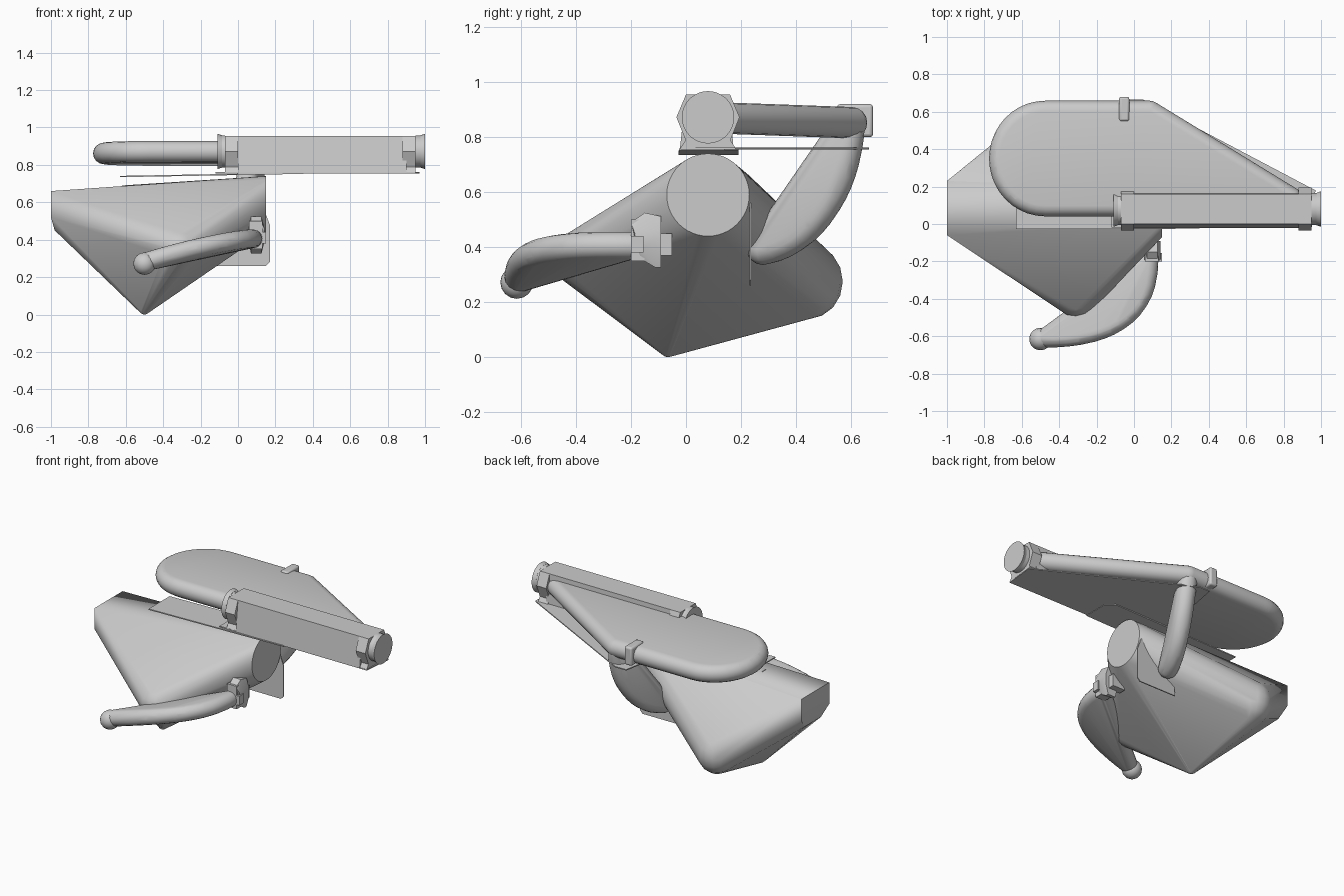
import bpy, bmesh, math
from mathutils import Vector

if "Cube" in bpy.data.objects:
    bpy.data.objects.remove(bpy.data.objects["Cube"], do_unlink=True)

GREY = (0.6, 0.6, 0.6, 1)
grey = bpy.data.materials.new("plain_grey")
grey.use_nodes = True
grey.diffuse_color = GREY
grey.node_tree.nodes["Principled BSDF"].inputs["Base Color"].default_value = GREY


def hull(name, points, angle=30):
    # convex skin around points, with flat areas merged into single faces
    bm = bmesh.new()
    for p in points:
        bm.verts.new(p)
    bmesh.ops.remove_doubles(bm, verts=bm.verts, dist=0.0005)
    bmesh.ops.convex_hull(bm, input=bm.verts)
    bmesh.ops.delete(bm, geom=[v for v in bm.verts if not v.link_faces], context='VERTS')
    bmesh.ops.dissolve_limit(bm, angle_limit=0.01, verts=bm.verts, edges=bm.edges)
    bmesh.ops.recalc_face_normals(bm, faces=bm.faces)
    mesh = bpy.data.meshes.new(name)
    bm.to_mesh(mesh)
    bm.free()
    obj = bpy.data.objects.new(name, mesh)
    bpy.context.collection.objects.link(obj)
    mesh.materials.append(grey)
    bpy.ops.object.select_all(action='DESELECT')
    obj.select_set(True)
    bpy.context.view_layer.objects.active = obj
    bpy.ops.object.shade_smooth_by_angle(angle=math.radians(angle))
    return obj


def ball(center, r, squash=1.0, n=16):
    c = Vector(center)
    return [c + Vector((r * math.sin(a) * math.cos(b), r * math.sin(a) * math.sin(b),
                        squash * r * math.cos(a)))
            for a in [math.pi * i / 8 for i in range(9)]
            for b in [2 * math.pi * j / n for j in range(n)]]


def ring(x, y, z, r, n=48):
    # circle facing along x
    return [Vector((x, y + r * math.cos(2 * math.pi * i / n),
                    z + r * math.sin(2 * math.pi * i / n))) for i in range(n)]


def box(x0, x1, y0, y1, z0, z1):
    return [(x, y, z) for x in (x0, x1) for y in (y0, y1) for z in (z0, z1)]


def along_x(x0, x1, profile):
    return [(x, y, z) for x in (x0, x1) for y, z in profile]


def bezier(p0, p1, p2, p3, n=14):
    pts = [Vector(p) for p in (p0, p1, p2, p3)]
    w = lambda t: ((1-t)**3, 3*t*(1-t)**2, 3*t*t*(1-t), t**3)
    return [sum((p * k for p, k in zip(pts, w(i / n))), Vector()) for i in range(n + 1)]


# Main body: two swept wings sharing the barrel, the tail and the keel
AY, AZ = 0.08, 0.59
barrel = ring(0.15, AY, AZ, 0.15)
tail = along_x(-1, -1, [(-0.06, 0.66), (0.23, 0.66), (-0.06, 0.52), (0.23, 0.52)])
tail += along_x(-0.98, -0.98, [(0.0, 0.45), (0.17, 0.45)])
keel = ball((-0.5, -0.065, 0.03), 0.03)
hull("barrel", barrel + ring(-0.62, AY, 0.55, 0.14))
hull("front_wing", barrel + tail + keel + ball((-0.31, -0.365, 0.36), 0.13, 0.8))
hull("rear_wing", barrel + tail + keel + ball((-0.54, 0.448, 0.275), 0.122, 1.1))

# Upper cylinder with footed nuts and flared caps
TZ = 0.872
hull("upper_housing", along_x(0, 0.9, [(-0.022, 0.76), (0.172, 0.76), (0.16, 0.955), (0, 0.955)]))
for name, x0, x1, neck, cap in (("inner", -0.07, 0, -0.07, -0.11),
                                ("outer", 0.88, 0.95, 0.95, 1.0)):
    hull(name + "_nut", along_x(x0, x1, [(0, 0.955), (0.16, 0.955), (0.195, 0.872),
                                         (0.16, 0.785), (0, 0.785), (-0.035, 0.872)]))
    hull(name + "_foot", along_x(x0, x1, [(0.005, 0.8), (0.155, 0.8),
                                          (0.18, 0.76), (-0.02, 0.76)]))
    side = 0.025 if cap > neck else -0.025
    hull(name + "_neck", ring(neck, AY, TZ, 0.086) + ring(cap, AY, TZ, 0.084))
    hull(name + "_cap", ring(cap - side, AY, TZ, 0.086) + ring(cap, AY, TZ, 0.095))

# Rounded loop: a filled pipe that sweeps back to the outer nut, dipping to the rear
loop = [(-0.475 + 0.243 * math.cos(a), 0.35 + 0.252 * math.sin(a))
        for a in [math.pi / 2 + math.pi * i / 20 for i in range(21)]]
loop += [(-0.08, 0.098), (0.085, 0.602), (0.84, 0.14)]
hull("filled_loop", [p for x, y in loop
                     for p in ball((x, y, 0.874 - 0.036 * y), 0.057, n=20)])

# Thin plates
hull("triangular_plate", [(x, y, z) for z in (0.755, 0.762)
                          for x, y in ((-0.12, -0.02), (0.95, -0.02), (0.97, 0.18),
                                       (0.05, 0.665), (-0.03, 0.665), (-0.12, 0.18))])
hull("mounting_plate", [(x, y, 0.752 + 0.018 * (x - 0.35) + t)
                        for x, y in ((-0.63, -0.028), (-0.63, 0.19), (0.35, -0.025),
                                     (0.35, 0.14), (0.3, 0.19))
                        for t in (0, 0.007)])
hull("side_plate", [(x, y, z) for y in (0.23, 0.237)
                    for x, z in ((-0.12, 0.26), (0.15, 0.26), (0.17, 0.28),
                                 (0.17, 0.48), (0.14, 0.56), (-0.1, 0.5))])

# Pipe down from the loop to the body, held by a rounded clip
down = bezier((0.078, 0.59, 0.845), (0.1, 0.585, 0.65), (0.04, 0.47, 0.43), (-0.03, 0.28, 0.395))
hull("down_pipe", [p for c in down for p in ball(c, 0.06)])
clip = hull("loop_clip", box(-0.08, -0.025, 0.55, 0.68, 0.8, 0.92))
bevel = clip.modifiers.new("soft_edges", 'BEVEL')
bevel.width = 0.012
bevel.segments = 3

# Curved front pipe with a ball end, nut and stub
front = bezier((0.08, -0.2, 0.405), (0.08, -0.5, 0.41), (-0.16, -0.615, 0.385), (-0.48, -0.61, 0.285))
hull("front_pipe", [p for c in front for p in ball(c, 0.05)])
hull("pipe_ball", ball((-0.5, -0.615, 0.272), 0.06, n=24), 40)
hull("pipe_collar", box(0.06, 0.13, -0.2, -0.15, 0.35, 0.5))
hull("pipe_nut", along_x(0.07, 0.125, [(-0.2, 0.49), (-0.15, 0.525), (-0.09, 0.512),
                                       (-0.09, 0.325), (-0.11, 0.325), (-0.17, 0.36)])
     + along_x(0.055, 0.142, [(-0.19, 0.46), (-0.09, 0.46), (-0.09, 0.39), (-0.16, 0.39)]))
hull("pipe_stub", box(0.03, 0.12, -0.1, -0.05, 0.37, 0.45))
hull("nut_tab", box(0.1, 0.15, -0.2, -0.155, 0.38, 0.44))
